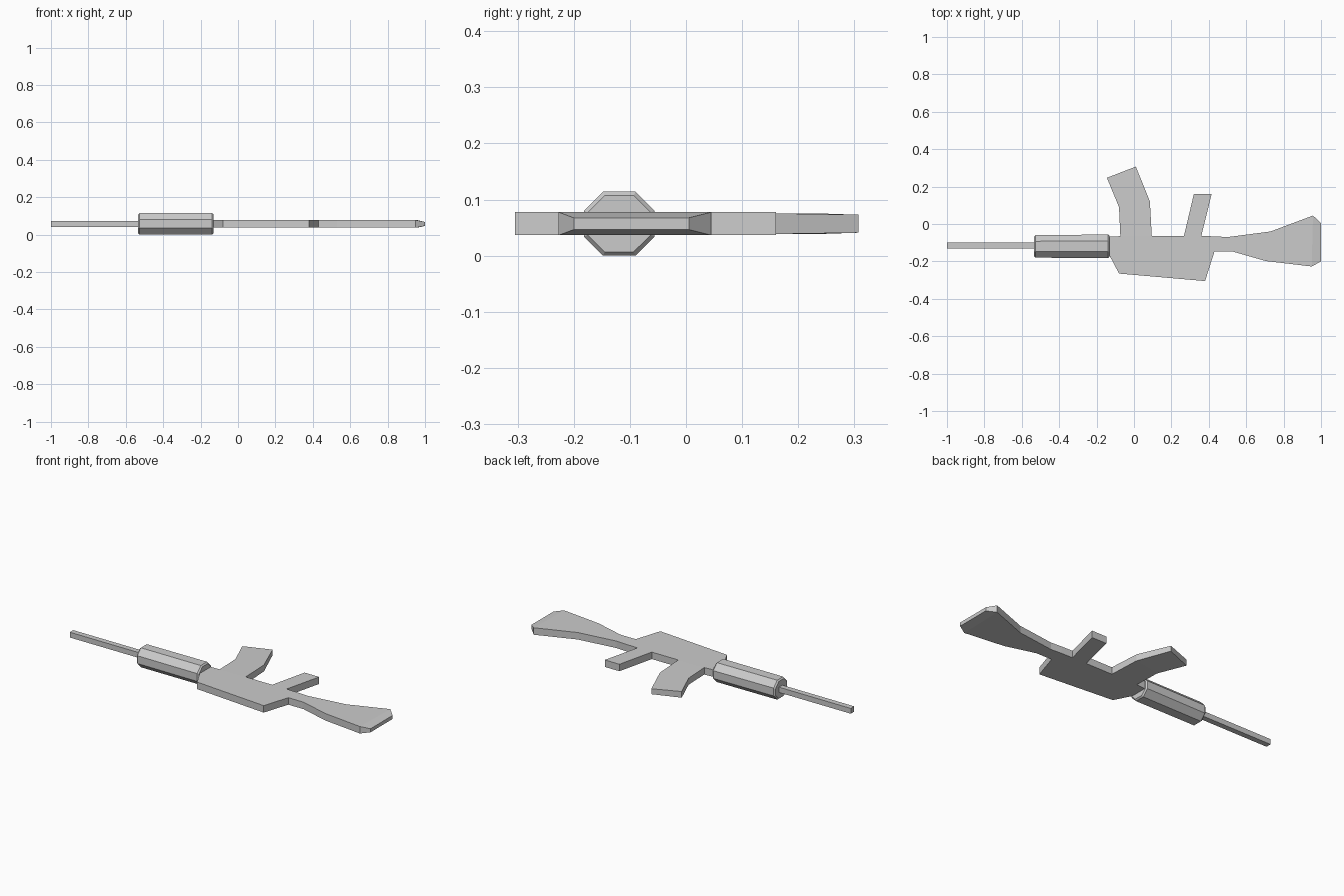
import bpy
import bmesh

if "Cube" in bpy.data.objects:
    bpy.data.objects.remove(bpy.data.objects["Cube"])

MID = 0.057    # height of the centre plane
HALF = 0.0205  # half thickness of the flat parts


def finish(name, bm):
    bmesh.ops.recalc_face_normals(bm, faces=bm.faces)
    mesh = bpy.data.meshes.new(name)
    bm.to_mesh(mesh)
    bm.free()
    obj = bpy.data.objects.new(name, mesh)
    bpy.context.collection.objects.link(obj)
    return obj


def loft(name, rings):
    """Skin a list of equal-length rings and cap both ends."""
    bm = bmesh.new()
    loops = [[bm.verts.new(p) for p in ring] for ring in rings]
    n = len(loops[0])
    for a, b in zip(loops, loops[1:]):
        for i in range(n):
            j = (i + 1) % n
            bm.faces.new((a[i], a[j], b[j], b[i]))
    bm.faces.new(loops[0][::-1])
    bm.faces.new(loops[-1])
    return finish(name, bm)


def plate(name, outline):
    """Flat slab from an outline of (x, y[, half thickness])."""
    def side(s):
        return [(p[0], p[1], MID + s * (p[2] if len(p) > 2 else HALF))
                for p in outline]
    return loft(name, [side(-1), side(1)])


# Receiver
plate("receiver", [(-0.13, -0.17), (-0.08, -0.265), (0.38, -0.305),
                   (0.43, -0.148), (0.43, -0.066), (0.36, -0.064),
                   (0.267, -0.064), (0.095, -0.064), (-0.073, -0.065),
                   (-0.13, -0.068)])

# Curved magazine: upper and lower sections, thinning to the tip
plate("magazine_upper", [(-0.073, -0.065), (0.095, -0.064),
                         (0.085, 0.12, 0.019), (-0.08, 0.09, 0.019)])
plate("magazine_lower", [(-0.08, 0.09, 0.019), (0.085, 0.12, 0.019),
                         (0.01, 0.307, 0.016), (-0.145, 0.247, 0.018)])

# Hand grip
plate("grip", [(0.267, -0.064), (0.36, -0.064), (0.415, 0.16), (0.32, 0.16)])

# Shoulder stock and its tapered butt
plate("stock", [(0.43, -0.148), (0.53, -0.148), (0.705, -0.198),
                (0.95, -0.227), (0.957, 0.045), (0.73, -0.04),
                (0.50, -0.07), (0.43, -0.066)])
plate("stock_butt", [(0.95, -0.227), (1.0, -0.2, 0.0105),
                     (1.0, 0.005, 0.0105), (0.957, 0.045)])

# Eight-sided handguard with chamfered ends
def octagon(x, y, wide, tall):
    flat, side = 0.46 * wide, 0.4 * tall
    pts = [(flat, tall), (wide, side), (wide, -side), (flat, -tall),
           (-flat, -tall), (-wide, -side), (-wide, side), (-flat, tall)]
    return [(x, y + a, MID + b) for a, b in pts]


loft("handguard", [octagon(-0.535, -0.12, 0.053, 0.050),
                   octagon(-0.527, -0.12, 0.060, 0.057),
                   octagon(-0.138, -0.119, 0.063, 0.057),
                   octagon(-0.13, -0.119, 0.056, 0.050)])

# Square barrel
plate("barrel", [(-1.0, -0.131, 0.0155), (-0.53, -0.131, 0.0155),
                 (-0.53, -0.099, 0.0155), (-1.0, -0.099, 0.0155)])
